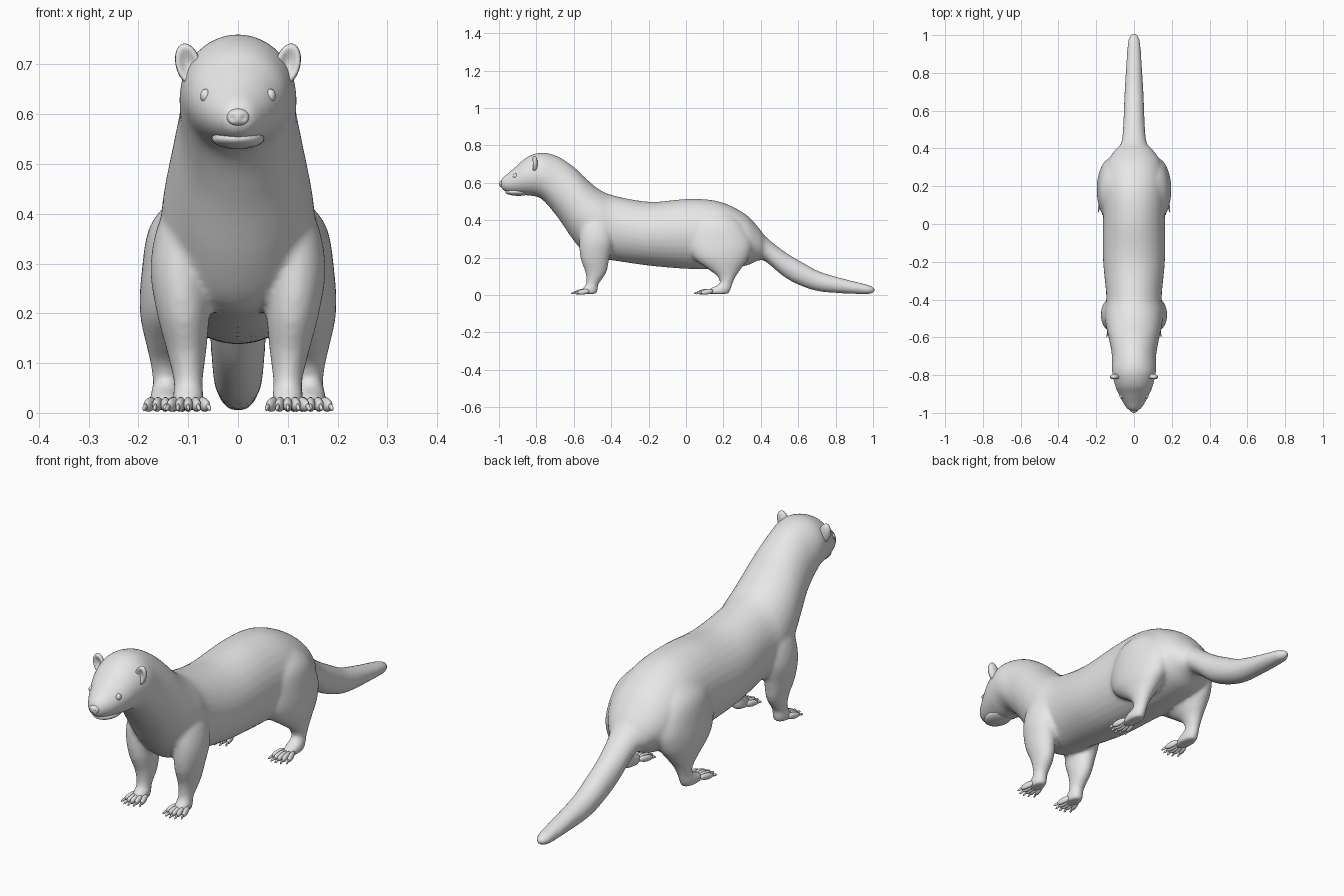
import bpy, bmesh, math
from mathutils import Vector, Matrix

cube = bpy.data.objects.get("Cube")
if cube:
    bpy.data.objects.remove(cube, do_unlink=True)

fur = bpy.data.materials.new("plain grey")
fur.use_nodes = True
grey = (0.8, 0.8, 0.8, 1)
fur.diffuse_color = grey
fur.node_tree.nodes["Principled BSDF"].inputs["Base Color"].default_value = grey


def add_object(name, bm):
    """Turn a bmesh into a smooth grey object."""
    bmesh.ops.recalc_face_normals(bm, faces=bm.faces[:])
    mesh = bpy.data.meshes.new(name)
    bm.to_mesh(mesh)
    bm.free()
    for poly in mesh.polygons:
        poly.use_smooth = True
    mesh.materials.append(fur)
    obj = bpy.data.objects.new(name, mesh)
    bpy.context.scene.collection.objects.link(obj)
    return obj


def smooth_stations(rows, steps=5):
    """Catmull-Rom interpolation of rows of numbers."""
    result = []
    for i in range(len(rows) - 1):
        a, b = rows[max(i - 1, 0)], rows[i]
        c, d = rows[i + 1], rows[min(i + 2, len(rows) - 1)]
        for s in range(steps):
            t = s / steps
            result.append([q + 0.5 * t * (r - p + t * (2 * p - 5 * q + 4 * r - e
                          + t * (3 * (q - r) + e - p)))
                          for p, q, r, e in zip(a, b, c, d)])
    result.append(list(rows[-1]))
    return result


def loft(bm, rings, sides=32):
    """Skin a closed tube over elliptical rings of (centre, axis, axis)."""
    loops = []
    for centre, across, along in rings:
        angles = [2 * math.pi * k / sides for k in range(sides)]
        loops.append([bm.verts.new(centre + across * math.cos(a) + along * math.sin(a))
                      for a in angles])
    for low, high in zip(loops, loops[1:]):
        for k in range(sides):
            n = (k + 1) % sides
            bm.faces.new((low[k], low[n], high[n], high[k]))
    bm.faces.new(loops[0])
    bm.faces.new(loops[-1])


def add_ellipsoid(bm, centre, radii, turn=0.0, tilt=0.0, segments=20):
    matrix = (Matrix.Translation(centre) @ Matrix.Rotation(turn, 4, 'Z')
              @ Matrix.Rotation(tilt, 4, 'X') @ Matrix.Diagonal((*radii, 1)))
    return bmesh.ops.create_uvsphere(bm, u_segments=segments, v_segments=segments // 2,
                                     radius=1, matrix=matrix)["verts"]


# Body from muzzle to tail tip: y, top, bottom, half width
BODY = [
    (-0.99, 0.61, 0.575, 0.018), (-0.98, 0.628, 0.562, 0.034),
    (-0.95, 0.652, 0.547, 0.056), (-0.9, 0.695, 0.538, 0.082),
    (-0.85, 0.737, 0.532, 0.102), (-0.775, 0.761, 0.515, 0.117),
    (-0.69, 0.743, 0.42, 0.118), (-0.6, 0.685, 0.29, 0.135),
    (-0.53, 0.618, 0.215, 0.15), (-0.46, 0.562, 0.195, 0.155),
    (-0.38, 0.53, 0.183, 0.147), (-0.19, 0.498, 0.156, 0.164),
    (0.02, 0.514, 0.139, 0.164), (0.18, 0.499, 0.14, 0.167),
    (0.315, 0.434, 0.155, 0.147), (0.39, 0.358, 0.185, 0.102),
    (0.43, 0.308, 0.175, 0.068), (0.53, 0.23, 0.093, 0.057),
    (0.63, 0.17, 0.043, 0.053), (0.72, 0.123, 0.018, 0.049),
    (0.85, 0.085, 0.008, 0.041), (0.96, 0.058, 0.004, 0.033),
    (0.995, 0.046, 0.008, 0.022), (1.008, 0.036, 0.018, 0.012),
]

# Legs from the top down: z, x, y, half width, half depth
FRONT_LEG = [
    (0.44, 0.09, -0.49, 0.03, 0.05), (0.38, 0.105, -0.48, 0.055, 0.08),
    (0.29, 0.115, -0.48, 0.061, 0.09), (0.2, 0.11, -0.487, 0.053, 0.078),
    (0.12, 0.103, -0.482, 0.039, 0.056), (0.06, 0.1, -0.5, 0.029, 0.034),
    (0.03, 0.1, -0.515, 0.032, 0.045), (0.006, 0.1, -0.52, 0.028, 0.042),
]
HIND_LEG = [
    (0.45, 0.07, 0.17, 0.04, 0.06), (0.38, 0.1, 0.17, 0.075, 0.13),
    (0.28, 0.115, 0.18, 0.079, 0.17), (0.2, 0.122, 0.187, 0.075, 0.15),
    (0.14, 0.132, 0.205, 0.053, 0.09), (0.1, 0.14, 0.217, 0.036, 0.05),
    (0.06, 0.144, 0.213, 0.027, 0.036), (0.03, 0.146, 0.18, 0.032, 0.06),
    (0.006, 0.146, 0.17, 0.029, 0.058),
]

# Body and legs fused into one soft skin
bm = bmesh.new()
loft(bm, [(Vector((0, y, (top + low) / 2)), Vector((w, 0, 0)),
           Vector((0, 0, (top - low) / 2)))
          for y, top, low, w in smooth_stations(BODY)])
for side in (1, -1):
    for leg in (FRONT_LEG, HIND_LEG):
        loft(bm, [(Vector((side * x, y, z)), Vector((w, 0, 0)), Vector((0, d, 0)))
                  for z, x, y, w, d in smooth_stations(leg)])
body = add_object("body", bm)
remesh = body.modifiers.new("fuse", 'REMESH')
remesh.mode = 'VOXEL'
remesh.voxel_size = 0.009
remesh.use_smooth_shade = True
soften = body.modifiers.new("soften", 'SMOOTH')
soften.factor = 0.5
soften.iterations = 7

# Toes fanned across each foot, each with a small claw
for side, side_name in ((1, "left"), (-1, "right")):
    for foot, x, y in (("front", 0.1, -0.562), ("hind", 0.146, 0.096)):
        toes, claws = bmesh.new(), bmesh.new()
        for k in range(-2, 3):
            fan = k * 0.13
            centre = Vector((side * x + k * 0.0155, y + 0.004 * k * k, 0.017))
            add_ellipsoid(toes, centre, (0.01, 0.036, 0.014), fan, 0.15, 14)
            tip = centre + Vector((math.sin(fan), -math.cos(fan), -0.15)) * 0.038
            add_ellipsoid(claws, tip, (0.004, 0.016, 0.006), fan, 0.3, 10)
        add_object(f"{foot}_toes_{side_name}", toes)
        add_object(f"{foot}_claws_{side_name}", claws)

    # Cupped round ear
    bm = bmesh.new()
    bmesh.ops.create_uvsphere(bm, u_segments=24, v_segments=16, radius=1)
    for v in bm.verts:
        if v.co.y < 0:
            v.co.y *= 2 * (v.co.x ** 2 + v.co.z ** 2)
    bm.transform(Matrix.Translation((side * 0.1, -0.808, 0.7))
                 @ Matrix.Rotation(side * 0.25, 4, 'Y')
                 @ Matrix.Diagonal((0.025, 0.015, 0.043, 1)))
    add_object(f"ear_{side_name}", bm)

    # Eye
    bm = bmesh.new()
    add_ellipsoid(bm, (side * 0.065, -0.912, 0.637), (0.011, 0.013, 0.014))
    add_object(f"eye_{side_name}", bm)

# Nose pad with two nostril dents
bm = bmesh.new()
for v in add_ellipsoid(bm, (0, -0.982, 0.594), (0.023, 0.018, 0.018), segments=32):
    for side in (1, -1):
        gap = (v.co - Vector((side * 0.011, -0.997, 0.592))).length
        v.co.y += 0.006 * max(0, 1 - gap / 0.008)
add_object("nose", bm)

# Lower jaw, leaving a mouth crease under the muzzle
bm = bmesh.new()
add_ellipsoid(bm, (0, -0.897, 0.551), (0.053, 0.07, 0.021), segments=28)
add_object("lower_jaw", bm)
